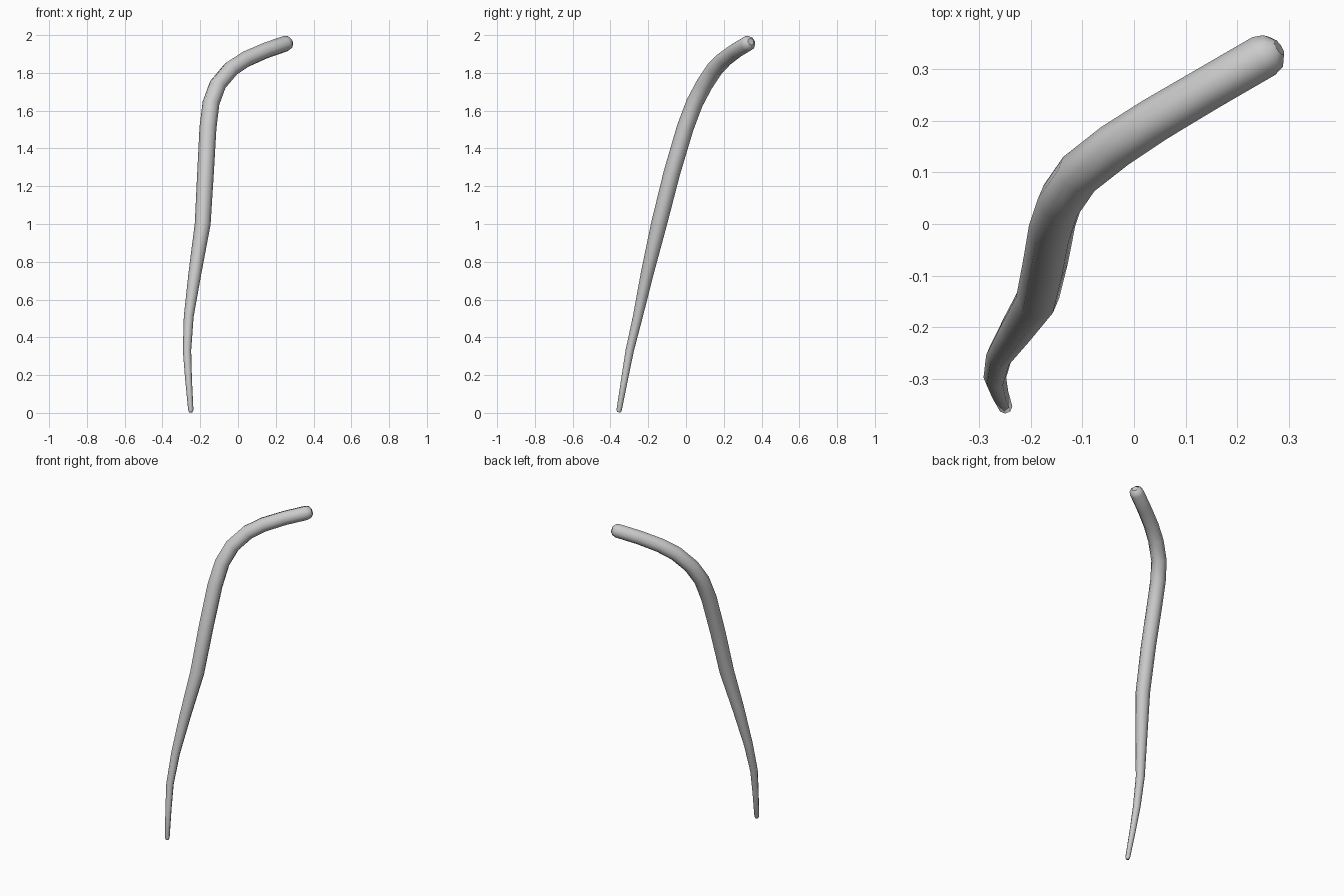
import bpy

# Centreline of the bent, tapering rod: x, y, z, radius
PATH = [
    (-0.250, -0.356, 0.003, 0.009),
    (-0.250, -0.354, 0.015, 0.014),
    (-0.262, -0.325, 0.180, 0.018),
    (-0.270, -0.298, 0.330, 0.022),
    (-0.261, -0.255, 0.510, 0.026),
    (-0.228, -0.205, 0.740, 0.034),
    (-0.187, -0.143, 1.000, 0.042),
    (-0.172, -0.075, 1.270, 0.044),
    (-0.159, -0.004, 1.510, 0.045),
    (-0.143, 0.045, 1.640, 0.045),
    (-0.107, 0.097, 1.738, 0.045),
    (-0.037, 0.152, 1.821, 0.045),
    (0.040, 0.202, 1.872, 0.044),
    (0.145, 0.264, 1.918, 0.043),
    (0.252, 0.326, 1.955, 0.043),
    (0.270, 0.336, 1.961, 0.036),
    (0.281, 0.343, 1.965, 0.018),
]

# Eight-sided tube swept along the path, closed at both ends
curve = bpy.data.curves.new("bent_rod", "CURVE")
curve.dimensions = "3D"
curve.bevel_depth = 1.0
curve.bevel_resolution = 2
curve.use_fill_caps = True
spline = curve.splines.new("POLY")
spline.points.add(len(PATH) - 1)
for point, (x, y, z, r) in zip(spline.points, PATH):
    point.co = (x, y, z, 1)
    point.radius = r

rod = bpy.data.objects.new("bent_rod", curve)
bpy.context.collection.objects.link(rod)
bpy.context.view_layer.objects.active = rod
rod.select_set(True)
bpy.ops.object.convert(target="MESH")

# Smooth shading along the rod
bpy.ops.object.shade_smooth_by_angle(angle=1.1)
